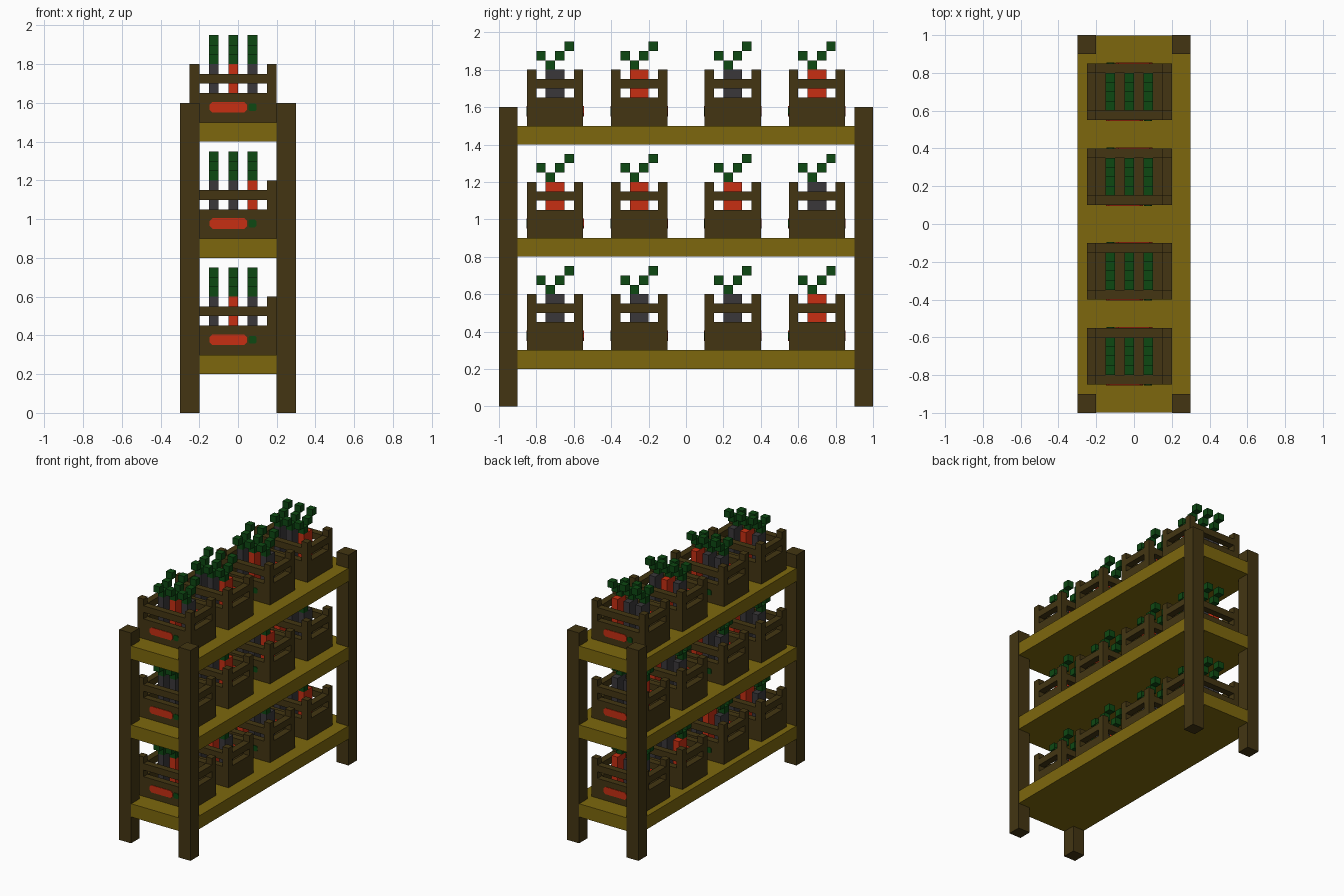
import bpy, bmesh, math
from mathutils import Matrix, Vector

if "Cube" in bpy.data.objects:
    bpy.data.objects.remove(bpy.data.objects["Cube"])


def material(name, rgb):
    m = bpy.data.materials.new(name)
    m.diffuse_color = (*rgb, 1.0)
    m.use_nodes = True
    m.node_tree.nodes["Principled BSDF"].inputs["Base Color"].default_value = m.diffuse_color
    return m


BROWN = material("dark brown wood", (0.056, 0.036, 0.006))
OLIVE = material("olive wood", (0.205, 0.137, 0.004))
GREEN = material("leaf green", (0.004, 0.065, 0.006))
RED = material("carrot red", (0.57, 0.028, 0.006))
GREY = material("dark grey", (0.042, 0.039, 0.042))


def add_box(bm, x0, x1, y0, y1, z0, z1):
    centre = Vector(((x0 + x1) / 2, (y0 + y1) / 2, (z0 + z1) / 2))
    size = Matrix.Diagonal((x1 - x0, y1 - y0, z1 - z0, 1))
    bmesh.ops.create_cube(bm, size=1, matrix=Matrix.Translation(centre) @ size)


def finish(name, bm, mat):
    bmesh.ops.recalc_face_normals(bm, faces=bm.faces)
    mesh = bpy.data.meshes.new(name)
    bm.to_mesh(mesh)
    bm.free()
    mesh.materials.append(mat)
    ob = bpy.data.objects.new(name, mesh)
    bpy.context.collection.objects.link(ob)
    return ob


def boxes(name, mat, specs):
    bm = bmesh.new()
    for s in specs:
        add_box(bm, *s)
    return finish(name, bm, mat)


def plate(name, mat, x0, x1, z0, z1, cut, y, out):
    """Thin plate with clipped corners on a front or back crate wall."""
    pts = [(x0 + cut, z0), (x1 - cut, z0), (x1, z0 + cut), (x1, z1 - cut),
           (x1 - cut, z1), (x0 + cut, z1), (x0, z1 - cut), (x0, z0 + cut)]
    bm = bmesh.new()
    face = bm.faces.new([bm.verts.new((px, y, pz)) for px, pz in pts])
    ext = bmesh.ops.extrude_face_region(bm, geom=[face])
    moved = [v for v in ext["geom"] if isinstance(v, bmesh.types.BMVert)]
    bmesh.ops.translate(bm, verts=moved, vec=(0, out * 0.004, 0))
    return finish(name, bm, mat)


# Corner legs
for sx, side in ((-1, "left"), (1, "right")):
    for sy, end in ((-1, "front"), (1, "back")):
        x, y = sx * 0.25, sy * 0.95
        boxes(f"{end}_{side}_leg", BROWN,
              [(x - 0.05, x + 0.05, y - 0.05, y + 0.05, 0, 1.6)])

X0, X1, T = -0.25, 0.2, 0.05      # crate extent in x and board thickness
CX = (X0 + X1) / 2


def crate(tag, cy, z):
    y0, y1 = cy - 0.15, cy + 0.15
    parts = [(X0 + T, X1 - T, y0 + T, y1 - T, z, z + T)]           # floor
    for x in (X0, X1 - T):
        for y in (y0, y1 - T):
            parts.append((x, x + T, y, y + T, z, z + 0.3))         # corner posts
    for za, zb in ((z, z + 0.15), (z + 0.2, z + 0.25)):            # panel, rail
        for x in (X0, X1 - T):
            parts.append((x, x + T, y0 + T, y1 - T, za, zb))
        for y in (y0, y1 - T):
            parts.append((X0 + T, X1 - T, y, y + T, za, zb))
    boxes(f"crate_{tag}", BROWN, parts)

    # Painted vegetable sign on both ends, turned half round at the back
    for y, out, end in ((y0, -1, "front"), (y1, 1, "back")):
        def span(a, b):
            return (a, b) if out < 0 else (2 * CX - b, 2 * CX - a)
        plate(f"{end}_sign_root_{tag}", RED, *span(-0.147, 0.047),
              z + 0.05, z + 0.105, 0.015, y, out)
        plate(f"{end}_sign_leaf_{tag}", GREEN, *span(0.053, 0.095),
              z + 0.057, z + 0.098, 0.008, y, out)


def vegetables(tag, cy, z, colours):
    leaves = []
    for i, c in enumerate(colours):
        x = -0.15 + 0.1 * i
        boxes(f"root_{i}_{tag}", RED if c == "R" else GREY,
              [(x, x + 0.05, cy - 0.05, cy + 0.05, z + T, z + 0.3)])
        # Four leaf cubes stepping up from the root
        for dy, dz in ((-0.1, 0.35), (-0.05, 0.3), (0, 0.35), (0.05, 0.4)):
            leaves.append((x, x + 0.05, cy + dy, cy + dy + 0.05,
                           z + dz, z + dz + 0.05))
    boxes(f"leaves_{tag}", GREEN, leaves)


# Shelves with four crates each; colours listed front to back
ROWS = (("GRG", "GRG", "RGG", "GGR"),
        ("GGR", "GGR", "GGR", "RGG"),
        ("GRG", "GGR", "GRG", "GGR"))
for level, row in enumerate(ROWS):
    z = 0.3 + 0.6 * level
    boxes(f"shelf_{level}", OLIVE, [(-0.298, 0.298, -0.998, 0.998, z - 0.1, z)])
    for n, (cy, colours) in enumerate(zip((-0.7, -0.25, 0.25, 0.7), row)):
        crate(f"{level}_{n}", cy, z)
        vegetables(f"{level}_{n}", cy, z, colours)
